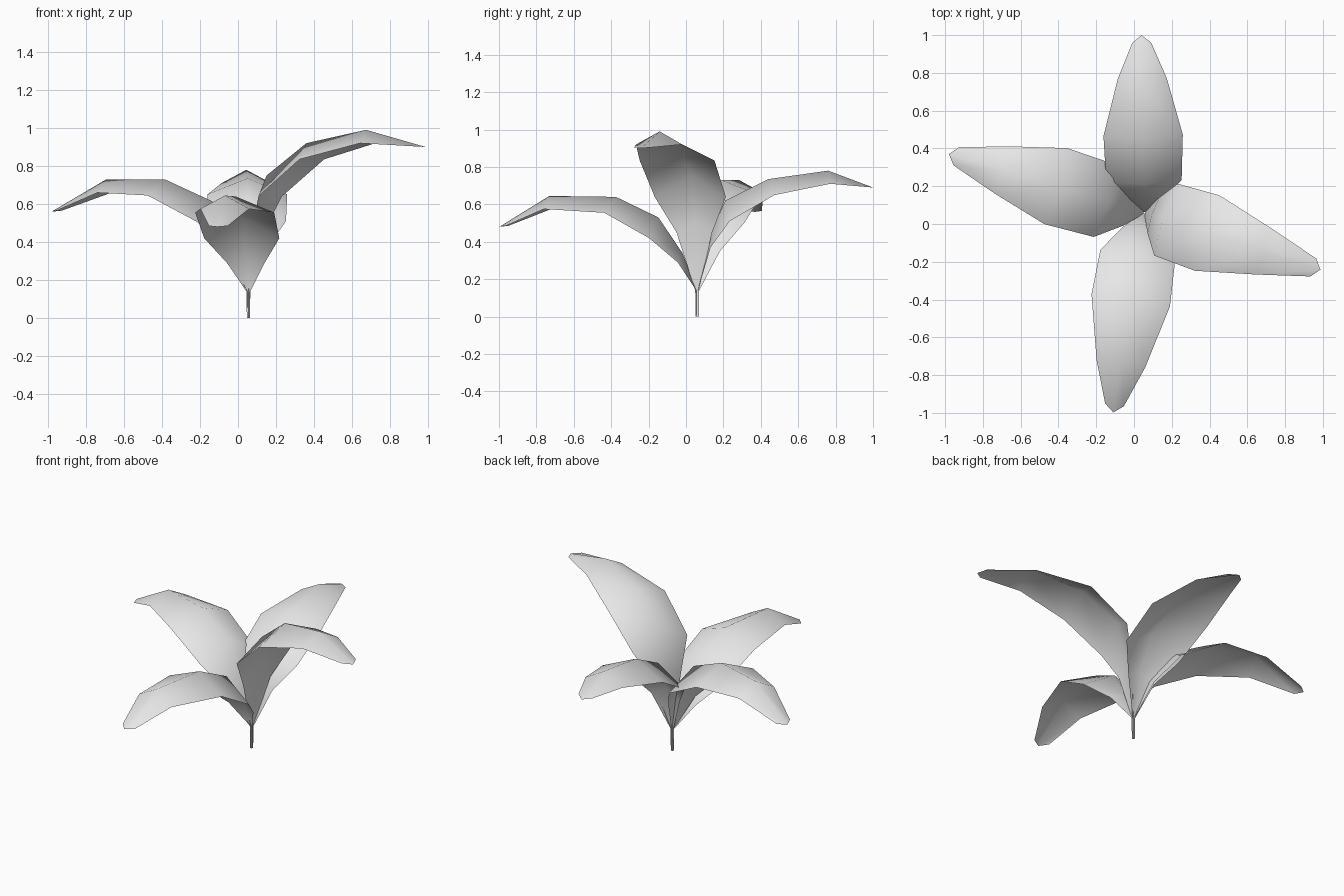
import bpy
import bmesh
from math import atan2
from mathutils import Vector, Matrix

cube = bpy.data.objects.get("Cube")
if cube:
    bpy.data.objects.remove(cube, do_unlink=True)

# Single pale material
pale = bpy.data.materials.new("pale_grey")
pale.use_nodes = True
colour = (0.8, 0.8, 0.8, 1)
pale.diffuse_color = colour
pale.node_tree.nodes["Principled BSDF"].inputs["Base Color"].default_value = colour

STEM = Vector((0.055, 0.06, 0))

# Shared cross-sections from stem to tip: half width, edge droop, edge shift along leaf
SECTIONS = [(0.008, 0, 0), (0.01, 0, 0), (0.1, 0.05, 0.01), (0.2, 0.11, 0.02),
            (0.21, 0.085, 0.03), (0.13, 0.07, 0.01), (0.05, -0.005, -0.04)]
FOOT = [(0.004, 0), (0.004, 0.14)]


def make_leaf(name, tip, midrib):
    """Arched sheet: a midrib (reach, height) with a drooping edge on each side."""
    bm = bmesh.new()
    rows = []
    for (reach, height), (half, droop, shift) in zip(FOOT + midrib, SECTIONS):
        rows.append([bm.verts.new((reach + shift * abs(side), side * half,
                                   height - droop * abs(side)))
                     for side in (-1, 0, 1)])
    for low, high in zip(rows, rows[1:]):
        for i in range(2):
            bm.faces.new((low[i], high[i], high[i + 1], low[i + 1]))
    turn = atan2(tip[1] - STEM.y, tip[0] - STEM.x)
    bm.transform(Matrix.Translation(STEM) @ Matrix.Rotation(turn, 4, "Z"))
    bmesh.ops.recalc_face_normals(bm, faces=bm.faces)
    # Upper side faces outward
    bm.normal_update()
    if sum(f.normal.z * f.calc_area() for f in bm.faces) < 0:
        bmesh.ops.reverse_faces(bm, faces=bm.faces)
    for face in bm.faces:
        face.smooth = True
    mesh = bpy.data.meshes.new(name)
    bm.to_mesh(mesh)
    bm.free()
    mesh.materials.append(pale)
    leaf = bpy.data.objects.new(name, mesh)
    bpy.context.collection.objects.link(leaf)


# Four leaves: tip position in plan, then midrib points
make_leaf("front_leaf", (-0.11, -1),
          [(0.08, 0.34), (0.21, 0.53), (0.44, 0.64), (0.8, 0.645), (1.07, 0.48)])
make_leaf("left_leaf", (0.98, -0.24),
          [(0.04, 0.5), (0.1, 0.75), (0.32, 0.92), (0.65, 0.99), (0.98, 0.9)])
make_leaf("right_leaf", (-0.98, 0.37),
          [(0.08, 0.4), (0.2, 0.615), (0.46, 0.73), (0.78, 0.73), (1.08, 0.56)])
make_leaf("back_leaf", (0.04, 1),
          [(0.06, 0.42), (0.15, 0.62), (0.38, 0.735), (0.7, 0.78), (0.94, 0.69)])
